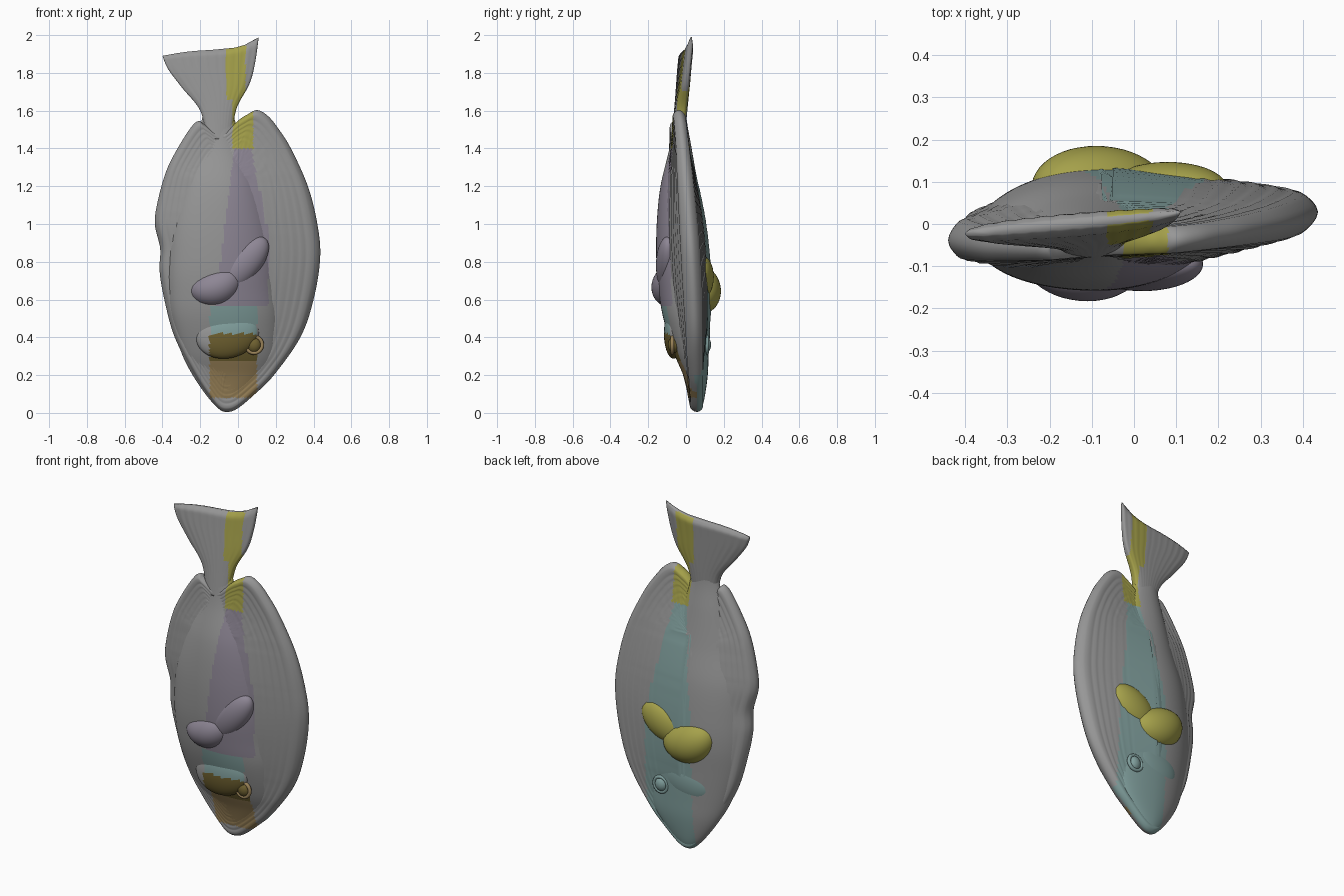
import bpy, bmesh, math
from mathutils import Vector, Matrix

if "Cube" in bpy.data.objects:
    bpy.data.objects.remove(bpy.data.objects["Cube"])

COLOURS = [("skin_grey", (0.31, 0.31, 0.31)), ("mauve", (0.27, 0.24, 0.30)),
           ("teal", (0.22, 0.35, 0.34)), ("yellow", (0.38, 0.36, 0.07)),
           ("ochre", (0.33, 0.23, 0.10)), ("brown", (0.16, 0.12, 0.03))]
MATS = []
for name, c in COLOURS:
    m = bpy.data.materials.new(name)
    m.diffuse_color = (*c, 1)
    m.use_nodes = True
    m.node_tree.nodes["Principled BSDF"].inputs["Base Color"].default_value = m.diffuse_color
    MATS.append(m)


def paint(p):
    """Colour patch index for a point on the fish."""
    x, y, z = p
    if z > 1.66:
        return 3 if -0.06 < x < 0.04 else 0
    if z > 1.4:
        return 3 if -0.03 < x < 0.08 else 0
    up = 1.4 - z
    if y < 0.06 - 0.06 * z:                     # front flank
        if z > 0.57:
            return 1 if -0.02 - 0.12 * up < x < min(0.16, 0.07 + 0.2 * up) else 0
        if -0.15 < x < 0.10 and z > 0.08:
            return 2 if z > 0.42 else 5 if z > 0.28 else 4
        return 0
    return 2 if max(-0.12, -0.02 - 0.16 * up) < x < min(0.19, 0.06 + 0.2 * up) else 0


def finish(bm, name, fixed=None):
    bmesh.ops.recalc_face_normals(bm, faces=bm.faces)
    for f in bm.faces:
        f.smooth = True
        f.material_index = paint(f.calc_center_median()) if fixed is None else fixed
    me = bpy.data.meshes.new(name)
    bm.to_mesh(me)
    bm.free()
    for m in MATS:
        me.materials.append(m)
    ob = bpy.data.objects.new(name, me)
    bpy.context.collection.objects.link(ob)
    return ob


def loft(name, rings):
    bm = bmesh.new()
    vs = [[bm.verts.new(p) for p in r] for r in rings]
    n = len(vs[0])
    for a, b in zip(vs, vs[1:]):
        for i in range(n):
            j = (i + 1) % n
            bm.faces.new((a[i], a[j], b[j], b[i]))
    bm.faces.new(vs[0])
    bm.faces.new(vs[-1])
    return finish(bm, name)


def smooth_curve(pts, n, closed=False):
    """Catmull-Rom samples through tuples of any length."""
    k, out = len(pts), []
    get = (lambda i: pts[i % k]) if closed else (lambda i: pts[max(0, min(k - 1, i))])
    for i in range(k if closed else k - 1):
        for s in range(n):
            t = s / n
            out.append([0.5 * (2 * b + (c - a) * t + (2 * a - 5 * b + 4 * c - d) * t * t
                               + (3 * b - a - 3 * c + d) * t ** 3)
                        for a, b, c, d in zip(get(i - 1), get(i), get(i + 1), get(i + 2))])
    if not closed:
        out.append(list(pts[-1]))
    return out


def plane_y(x, z):
    return 0.050 - 0.059 * z + 0.065 * x + 0.012 * max(0, 1 - z / 0.3)


# body core: z, centre x, half width, front y, back y
stations = [(0.008, -0.055, 0.015, 0.05, 0.068), (0.03, -0.055, 0.055, 0.033, 0.085),
            (0.09, -0.05, 0.115, 0.018, 0.1), (0.2, -0.04, 0.20, -0.015, 0.115),
            (0.32, -0.045, 0.255, -0.065, 0.12), (0.5, -0.065, 0.29, -0.12, 0.125),
            (0.65, -0.08, 0.295, -0.145, 0.13), (0.8, -0.085, 0.29, -0.157, 0.125),
            (1.0, -0.09, 0.265, -0.155, 0.105), (1.2, -0.09, 0.205, -0.135, 0.065),
            (1.4, -0.1, 0.13, -0.088, 0.03), (1.56, -0.105, 0.085, -0.063, 0.003),
            (1.72, -0.12, 0.05, -0.036, -0.004)]
core = smooth_curve(stations, 12)
rings = []
for z, xc, hw, lo, hi in core:
    ring = []
    for i in range(120):
        a = 2 * math.pi * i / 120
        u = math.cos(a)
        ring.append((xc + hw * u, (lo + hi) / 2 + (hi - lo) / 2 * math.sin(a)
                     + 0.055 * hw * u * abs(u), z))
    rings.append(ring)
loft("body", rings)


def core_half(z):
    s = min(core, key=lambda q: abs(q[0] - z))
    return (s[4] - s[3]) / 2


# dorsal and anal fins: one lens-shaped disc around the body
outline = [(-0.055, 0.005), (0.0, 0.025), (0.09, 0.10), (0.19, 0.2), (0.33, 0.4), (0.40, 0.6),
           (0.435, 0.82), (0.42, 1.0), (0.37, 1.2), (0.28, 1.4), (0.21, 1.51), (0.155, 1.575),
           (0.10, 1.603), (0.05, 1.58), (0.01, 1.555), (-0.09, 1.48), (-0.18, 1.53), (-0.21, 1.545),
           (-0.25, 1.51), (-0.32, 1.4), (-0.38, 1.28), (-0.425, 1.12), (-0.44, 1.0), (-0.412, 0.87),
           (-0.415, 0.75), (-0.39, 0.6), (-0.335, 0.4), (-0.23, 0.2), (-0.15, 0.08), (-0.10, 0.02)]
edge = smooth_curve(outline, 8, True)
N = 32
rings = []
for k in range(-N, N + 1):
    t = (abs(k) / N) ** 1.4                     # 0 at rim, 1 at spine
    side = -1 if k < 0 else 1
    ring = []
    for x, z in edge:
        sx, sz = -0.065, max(0.3, min(1.25, z))
        px, pz = x + (sx - x) * t * 0.97, z + (sz - z) * t * 0.97
        h = 0.032 * min(1, math.sqrt(t / 0.07))
        h += max(0, core_half(pz) * 0.92 - 0.032) * t ** 0.78
        if 0.1 < t < 0.6:
            h += 0.002 * math.sin(t * 70)       # growth ridges
        ring.append((px, plane_y(px, pz) + side * h, pz))
    rings.append(ring)
loft("dorsal_and_anal_fins", rings)

# tail fin
left = smooth_curve([(-0.165, 1.45), (-0.2, 1.6), (-0.295, 1.72), (-0.37, 1.82), (-0.40, 1.89)], 10)
right = smooth_curve([(-0.035, 1.45), (-0.008, 1.61), (0.06, 1.74), (0.09, 1.85), (0.11, 1.99)], 10)
rings = []
for i, (l, r) in enumerate(zip(left, right)):
    v = i / (len(left) - 1)
    thick = (0.036 - 0.01 * v) * math.sqrt(max(0.15, min(1, (1 - v) * 12)))
    ring = []
    for j in range(96):
        a = 2 * math.pi * j / 96
        u = 0.5 + 0.5 * math.cos(a)
        x = l[0] + (r[0] - l[0]) * u
        z = l[1] + (r[1] - l[1]) * u - 0.3 * v * v * u ** 3 * (1 - u)
        h = thick * math.copysign(abs(math.sin(a)) ** 0.55, math.sin(a))
        h *= 1 + 0.06 * v * math.cos(u * 70)    # soft rays
        ring.append((x, -0.025 + 0.08 * x + 0.10 * (z - 1.55) + h, z))
    rings.append(ring)
loft("tail_fin", rings)


def blob(name, loc, radii, tilt, colour=None, bend=0.0):
    bm = bmesh.new()
    bmesh.ops.create_uvsphere(bm, u_segments=48, v_segments=28, radius=1)
    for v in bm.verts:
        v.co.z += bend * v.co.x ** 2
    mat = (Matrix.Translation(Vector(loc)) @ Matrix.Rotation(math.radians(tilt), 4, 'Y')
           @ Matrix.Diagonal((*radii, 1)))
    bmesh.ops.transform(bm, matrix=mat, verts=bm.verts)
    return finish(bm, name, colour)


# pectoral fins: rounded lobe low down, fading into the flank above
blob("pectoral_fin_front", (-0.11, -0.085, 0.665), (0.15, 0.098, 0.10), -22, 1, 0.2)
blob("pectoral_base_front", (0.02, -0.095, 0.78), (0.19, 0.064, 0.09), -48, 1)
blob("pectoral_fin_back", (-0.09, 0.085, 0.645), (0.165, 0.10, 0.115), 22, 3, 0.15) \
    .rotation_euler = (0, 0, 0)
blob("pectoral_base_back", (0.08, 0.085, 0.72), (0.15, 0.062, 0.10), -28, 3)

# gill covers and eyes on both flanks
for s, tag, y_gill, y_eye, eye_col in ((-1, "front", -0.065, -0.065, 5), (1, "back", 0.075, 0.103, 2)):
    blob("gill_cover_" + tag, (-0.055, y_gill, 0.42), (0.17, 0.052, 0.13), -15, 2 if s > 0 else None)
    blob("eye_" + tag, (0.085, y_eye, 0.36), (0.038, 0.03, 0.042), 0, eye_col)
    bpy.ops.mesh.primitive_torus_add(location=(0.085, y_eye + s * 0.008, 0.36),
                                     rotation=(math.pi / 2, 0, 0), major_radius=0.043,
                                     minor_radius=0.01, major_segments=32, minor_segments=10)
    socket = bpy.context.object
    socket.name = "eye_socket_" + tag
    socket.data.materials.append(MATS[4 if s < 0 else 2])
    bpy.ops.object.shade_smooth()
